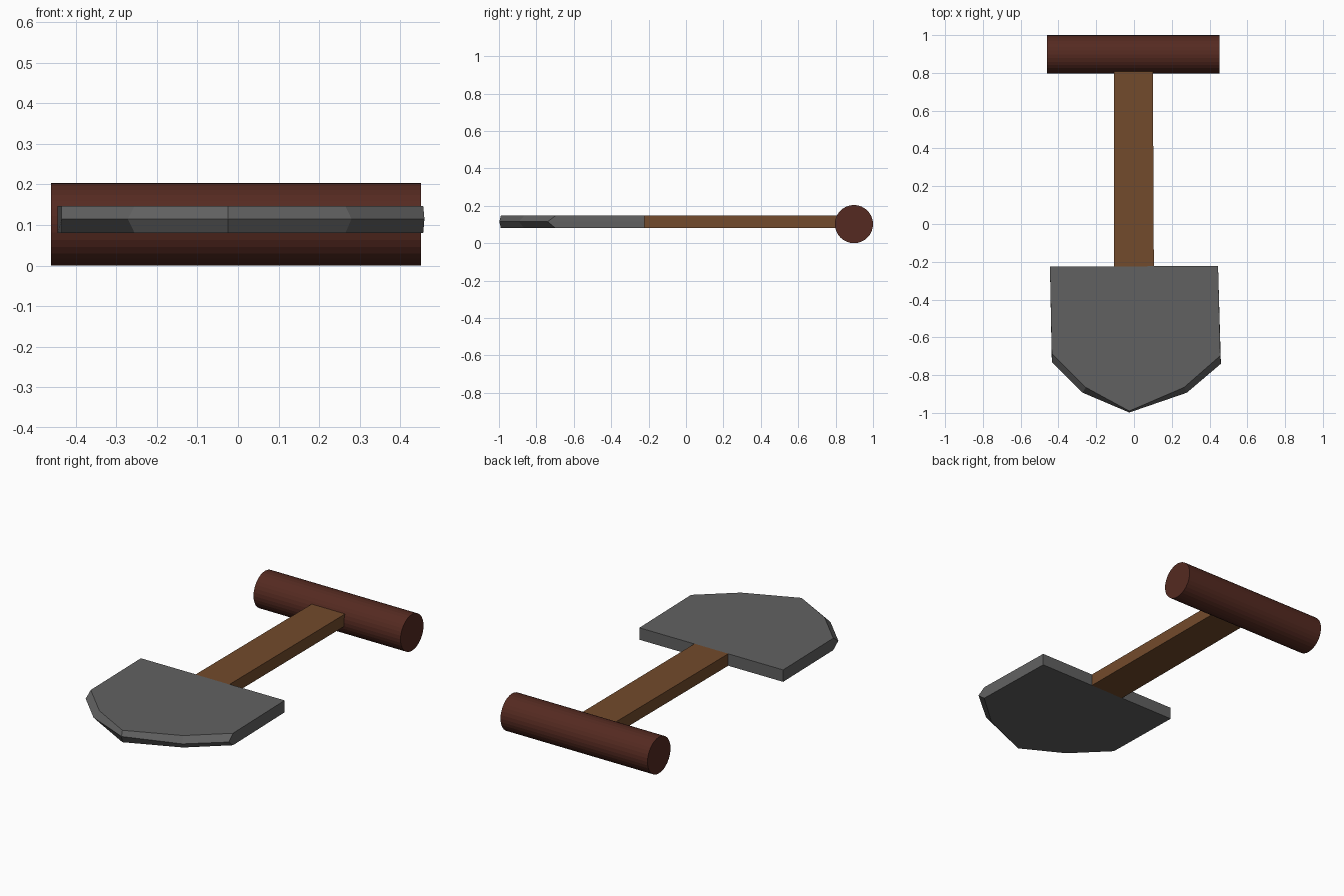
import bpy, bmesh, math

if "Cube" in bpy.data.objects:
    bpy.data.objects.remove(bpy.data.objects["Cube"])


def paint(obj, name, color):
    mat = bpy.data.materials.new(name)
    mat.diffuse_color = (*color, 1)
    mat.use_nodes = True
    mat.node_tree.nodes["Principled BSDF"].inputs["Base Color"].default_value = mat.diffuse_color
    obj.data.materials.append(mat)


def loft(name, layers):
    """Closed solid through stacked outlines given as (z, [(x, y), ...])."""
    bm = bmesh.new()
    rings = [[bm.verts.new((x, y, z)) for x, y in pts] for z, pts in layers]
    n = len(rings[0])
    for low, high in zip(rings, rings[1:]):
        for i in range(n):
            j = (i + 1) % n
            bm.faces.new((low[i], low[j], high[j], high[i]))
    bm.faces.new(rings[0])
    bm.faces.new(rings[-1])
    bmesh.ops.recalc_face_normals(bm, faces=bm.faces)
    mesh = bpy.data.meshes.new(name)
    bm.to_mesh(mesh)
    bm.free()
    obj = bpy.data.objects.new(name, mesh)
    bpy.context.collection.objects.link(obj)
    return obj


Z_LOW, Z_MID, Z_HIGH = 0.08, 0.115, 0.147

# Blade: flat plate whose curved front edge is sharpened at mid height
back = [(0.445, -0.222), (-0.445, -0.226)]
face = back + [(-0.435, -0.685), (-0.255, -0.865), (-0.025, -0.99),
               (0.265, -0.865), (0.457, -0.697)]
edge = back + [(-0.435, -0.73), (-0.272, -0.893), (-0.025, -0.998),
               (0.28, -0.893), (0.46, -0.74)]
blade = loft("blade", [(Z_LOW, face), (Z_MID, edge), (Z_HIGH, face)])
paint(blade, "steel", (0.12, 0.12, 0.12))

# Shaft: slightly tapered plank between blade and grip
plan = [(-0.105, -0.226), (0.105, -0.226), (0.1, 0.81), (-0.107, 0.81)]
shaft = loft("shaft", [(Z_LOW, plan), (Z_HIGH, plan)])
paint(shaft, "brown_wood", (0.17, 0.07, 0.025))

# Grip: faceted crossbar along x
bpy.ops.mesh.primitive_cylinder_add(
    vertices=32, radius=0.102, depth=0.913,
    location=(-0.0045, 0.898, 0.102), rotation=(0, math.pi / 2, 0))
grip = bpy.context.object
grip.name = "grip"
paint(grip, "dark_red_wood", (0.09, 0.023, 0.015))
